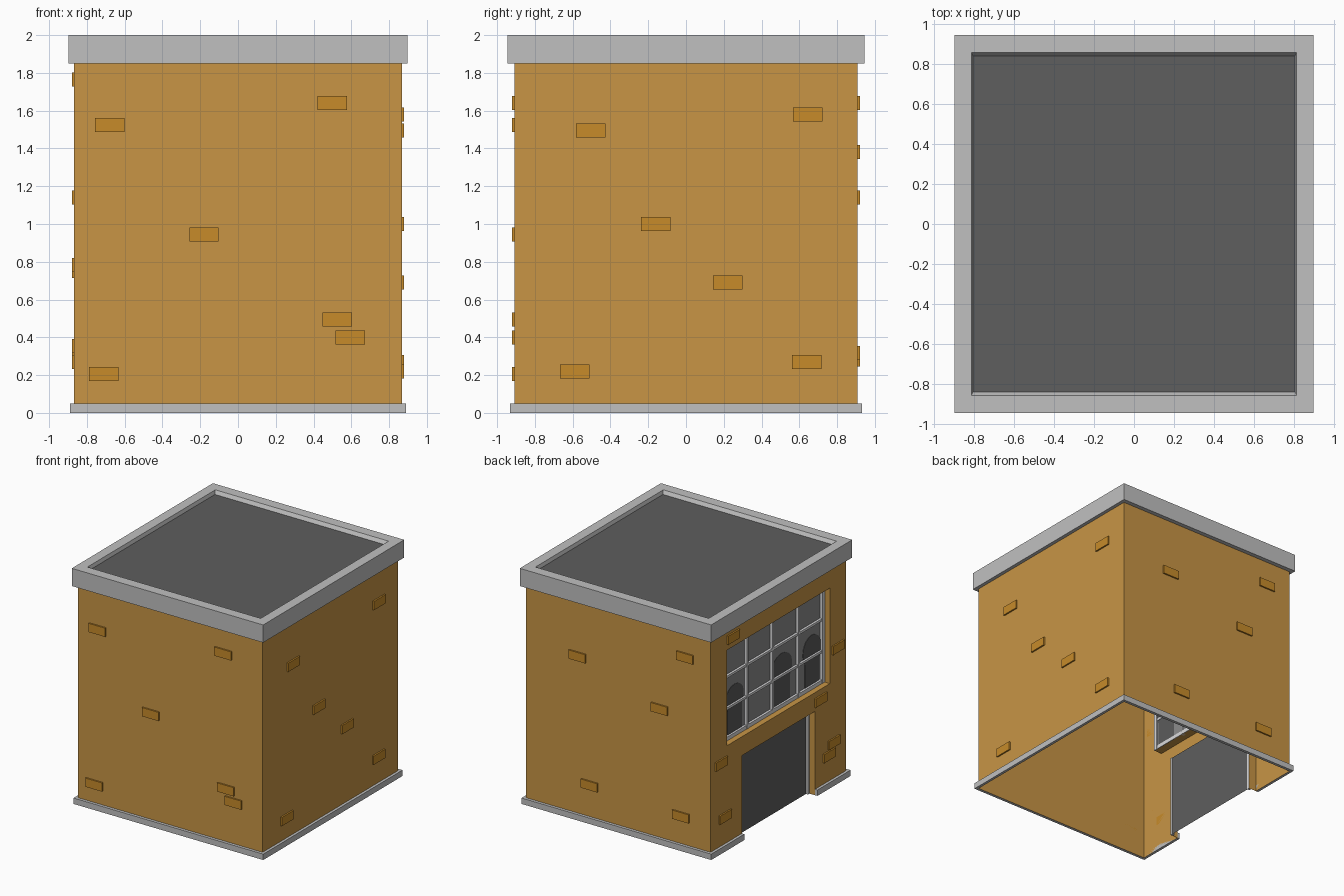
import bpy, bmesh, math

if "Cube" in bpy.data.objects:
    bpy.data.objects.remove(bpy.data.objects["Cube"])


def mat(name, r, g, b):
    m = bpy.data.materials.new(name)
    m.diffuse_color = (r, g, b, 1)
    m.use_nodes = True
    m.node_tree.nodes["Principled BSDF"].inputs["Base Color"].default_value = m.diffuse_color
    return m


WALL = mat("ochre wall", .578, .301, .060)
BRICK = mat("brick orange", .571, .258, .023)
TRIM = mat("pale grey trim", .527, .527, .527)
DARK = mat("dark grey", .112, .112, .112)
FRAME = mat("window white", .70, .70, .71)
GLASS = mat("grey glass", .262, .262, .265)
SHADE = mat("glass silhouette", .105, .105, .105)


def finish(name, bm, material, recalc=True):
    bmesh.ops.remove_doubles(bm, verts=bm.verts, dist=1e-5)
    if recalc:
        bmesh.ops.recalc_face_normals(bm, faces=bm.faces)
    me = bpy.data.meshes.new(name)
    bm.to_mesh(me)
    bm.free()
    me.materials.append(material)
    ob = bpy.data.objects.new(name, me)
    bpy.context.collection.objects.link(ob)
    return ob


def quad(bm, *pts):
    return bm.faces.new([bm.verts.new(p) for p in pts])


def box(bm, x0, x1, y0, y1, z0, z1):
    v = bmesh.ops.create_cube(bm, size=1)["verts"]
    for q in v:
        q.co = (x0 if q.co.x < 0 else x1, y0 if q.co.y < 0 else y1, z0 if q.co.z < 0 else z1)


BX, BY, TOP = .867, .908, 1.85      # wall half sizes and height
DX = -.797                          # plane of the recessed door and window
DY, DZ = .49, .71                   # door opening
WY, W0, W1 = .69, .87, 1.68         # window opening

# Walls: open shell, with the left wall cut into cells around the openings
bm = bmesh.new()
quad(bm, (-BX, -BY, 0), (BX, -BY, 0), (BX, -BY, TOP), (-BX, -BY, TOP))
quad(bm, (BX, -BY, 0), (BX, BY, 0), (BX, BY, TOP), (BX, -BY, TOP))
quad(bm, (BX, BY, 0), (-BX, BY, 0), (-BX, BY, TOP), (BX, BY, TOP))
ys = [-BY, -WY, -DY, DY, WY, BY]
zs = [0, DZ, W0, W1, TOP]
for i in range(5):
    for j in range(4):
        if (i == 2 and j == 0) or (1 <= i <= 3 and j == 2):
            continue
        a, b, c, d = ys[i], ys[i + 1], zs[j], zs[j + 1]
        quad(bm, (-BX, b, c), (-BX, a, c), (-BX, a, d), (-BX, b, d))
# reveals of the door and window
for s in (1, -1):
    for hy, z0, z1 in ((DY, 0, DZ), (WY, W0, W1)):
        p = [(-BX, s * hy, z0), (DX, s * hy, z0), (DX, s * hy, z1), (-BX, s * hy, z1)]
        quad(bm, *(p if s < 0 else p[::-1])[::-1])
for hy, z, up in ((DY, DZ, 0), (WY, W1, 0), (WY, W0, 1)):
    p = [(-BX, -hy, z), (DX, -hy, z), (DX, hy, z), (-BX, hy, z)]
    quad(bm, *(p if up else p[::-1]))
finish("walls", bm, WALL, False)

# Roof trim: closed rectangular loops with a sloping inner side
bm = bmesh.new()
loops = [(BX, BY, TOP), (.8975, .945, TOP), (.8975, .945, 2), (.813, .857, 2), (.804, .839, 1.97)]
corners = [(-1, -1), (1, -1), (1, 1), (-1, 1)]
for (ax, ay, az), (cx, cy, cz) in zip(loops, loops[1:]):
    for (s, t), (u, v) in zip(corners, corners[1:] + corners[:1]):
        quad(bm, (s * ax, t * ay, az), (u * ax, v * ay, az), (u * cx, v * cy, cz), (s * cx, t * cy, cz))
finish("roof_trim", bm, TRIM, False)

# Flat roof
bm = bmesh.new()
quad(bm, *[(s * .804, t * .839, 1.97) for s, t in corners])
finish("flat_roof", bm, DARK, False)

# Base plinth, broken at the door
bm = bmesh.new()
PX, PY, PZ = .89, .933, .05
for s in (-1, 1):
    y0, y1 = sorted((s * BY, s * PY))
    box(bm, -PX, PX, y0, y1, 0, PZ)
    y0, y1 = sorted((s * DY, s * BY))
    box(bm, -PX, -BX, y0, y1, 0, PZ)
box(bm, BX, PX, -BY, BY, 0, PZ)
finish("base_plinth", bm, TRIM)

# Door panel and its side strips
bm = bmesh.new()
quad(bm, (DX, DY, 0), (DX, -DY, 0), (DX, -DY, DZ), (DX, DY, DZ))
finish("garage_door", bm, DARK, False)
bm = bmesh.new()
for s in (-1, 1):
    y0, y1 = sorted((s * .47, s * DY))
    box(bm, DX - .02, DX + .004, y0, y1, 0, DZ)
finish("door_frame", bm, FRAME)

# Window glass
bm = bmesh.new()
quad(bm, (DX, WY, W0), (DX, -WY, W0), (DX, -WY, W1), (DX, WY, W1))
finish("window_glass", bm, GLASS, False)

# Dark rounded silhouettes on the glass
bm = bmesh.new()
for c, w, top in ((.49, .12, 1.30), (-.14, .14, 1.32), (-.545, .12, 1.32)):
    pts = [(c - w * .8, W0), (c - w * .8, 1.1), (c - w, 1.17)]
    pts += [(c - w * math.cos(math.pi * k / 8), 1.2 + (top - 1.2) * math.sin(math.pi * k / 8)) for k in range(9)]
    pts += [(c + w, 1.17), (c + w * .8, 1.1), (c + w * .8, W0)]
    f = bm.faces.new([bm.verts.new((DX - .003, y, z)) for y, z in pts])
    new = bmesh.ops.extrude_face_region(bm, geom=[f])["geom"]
    for v in new:
        if isinstance(v, bmesh.types.BMVert):
            v.co.x += .006
finish("glass_silhouettes", bm, SHADE)

# Window frame: border plus a 4 by 3 grid of bars
bm = bmesh.new()
for k in range(5):
    h = .016 if k in (0, 4) else .010
    y = -WY + h + k * (2 * WY - .032) / 4 if k in (0, 4) else -WY + k * WY / 2
    y = WY - h if k == 4 else y
    box(bm, DX - .022, DX + .008, y - h, y + h, W0, W1)
for k in range(4):
    h = .016 if k in (0, 3) else .010
    z = W0 + k * (W1 - W0) / 3 + (h if k == 0 else -h if k == 3 else 0)
    box(bm, DX - .020, DX + .006, -WY, WY, z - h, z + h)
finish("window_frame", bm, FRAME)

# Raised bricks: (position along the wall, height) for each side
L, H, OUT = .078, .037, .013
sides = {
    "front": [(-.68, 1.525), (.50, 1.64), (-.18, .945), (.525, .495), (.595, .40), (-.71, .205)],
    "back": [(.38, 1.38), (-.63, 1.64), (-.39, 1.14), (.267, .316), (-.59, .282)],
    "right": [(-.505, 1.495), (.645, 1.58), (-.16, 1.0), (.22, .69), (-.59, .22), (.64, .27)],
    "left": [(.61, 1.765), (-.795, 1.14), (-.56, .783), (.77, .75), (-.74, .355), (-.675, .27), (.72, .28)],
}
for side, spots in sides.items():
    bm = bmesh.new()
    for u, z in spots:
        s = 1 if side in ("back", "right") else -1
        if side in ("front", "back"):
            a, b = sorted((s * BY, s * (BY + OUT)))
            box(bm, u - L, u + L, a, b, z - H, z + H)
        else:
            a, b = sorted((s * BX, s * (BX + OUT)))
            box(bm, a, b, u - L, u + L, z - H, z + H)
    finish(side + "_bricks", bm, BRICK)
